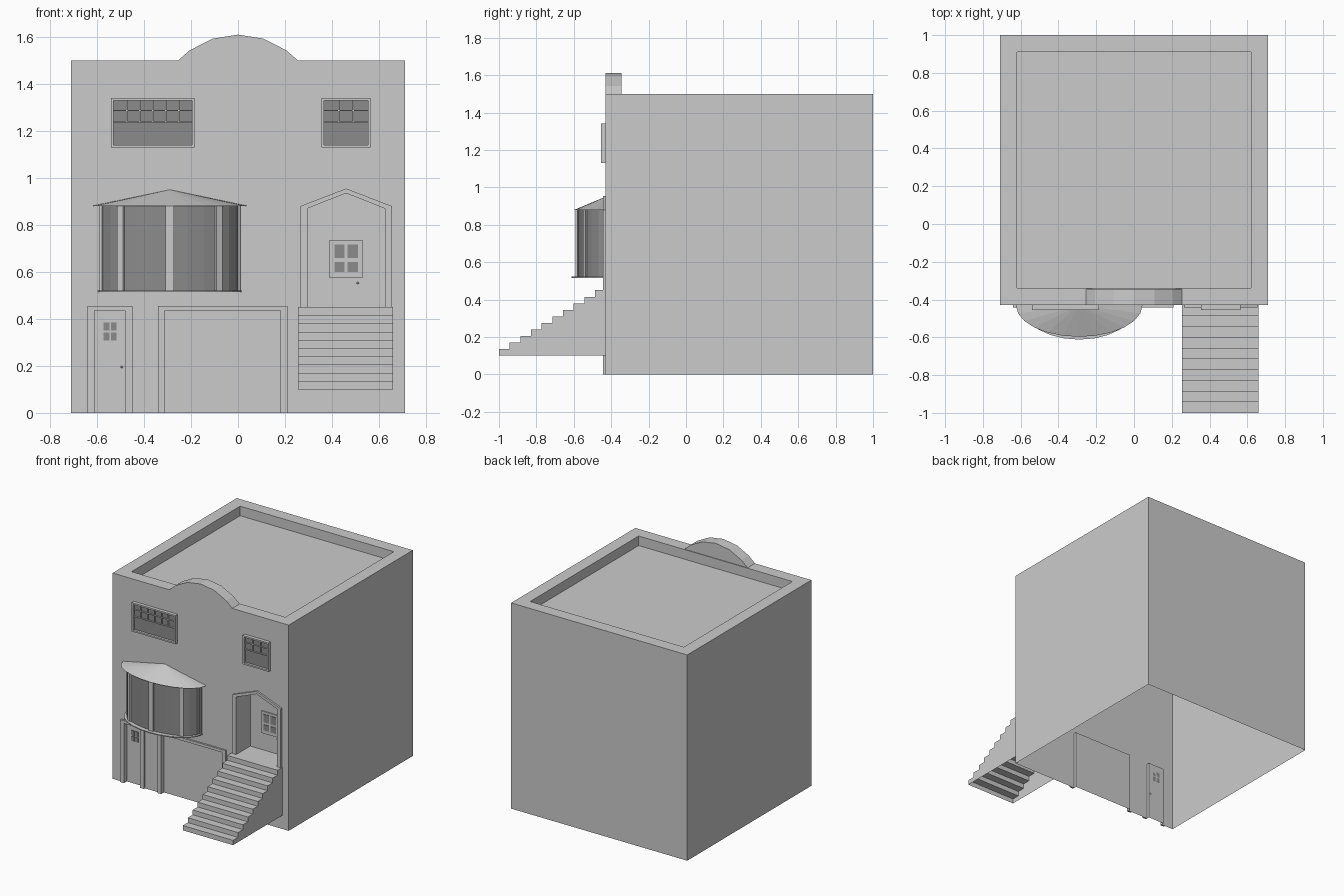
import bpy, bmesh, math
from mathutils import Vector

cube = bpy.data.objects.get("Cube")
if cube:
    bpy.data.objects.remove(cube, do_unlink=True)


def material(name, value):
    m = bpy.data.materials.new(name)
    m.use_nodes = True
    col = (value, value, value, 1)
    m.diffuse_color = col
    m.node_tree.nodes["Principled BSDF"].inputs["Base Color"].default_value = col
    return m


WALL = material("light grey plaster", 0.6)
GLASS = material("dark grey glass", 0.26)
FRONT = -0.43                    # plane of the front wall
AXES = {"xz": lambda a, b, d: (a, d, b),
        "yz": lambda a, b, d: (d, a, b),
        "xy": lambda a, b, d: (a, b, d)}


def finish(name, bm, mats):
    bmesh.ops.recalc_face_normals(bm, faces=bm.faces)
    me = bpy.data.meshes.new(name)
    bm.to_mesh(me)
    bm.free()
    for m in mats:
        me.materials.append(m)
    ob = bpy.data.objects.new(name, me)
    bpy.context.collection.objects.link(ob)
    return ob


def prism(name, pts, plane, lo, hi, mats=(WALL,), glass_sides=()):
    """Extrude a profile along the axis normal to its plane."""
    bm = bmesh.new()
    place = AXES[plane]
    a = [bm.verts.new(place(*p, lo)) for p in pts]
    b = [bm.verts.new(place(*p, hi)) for p in pts]
    bm.faces.new(a)
    bm.faces.new(b)
    n = len(pts)
    for i in range(n):
        j = (i + 1) % n
        f = bm.faces.new((a[i], a[j], b[j], b[i]))
        f.material_index = int(i in glass_sides)
    return finish(name, bm, mats)


def box(name, x0, x1, y0, y1, z0, z1, mat=WALL):
    return prism(name, [(x0, z0), (x1, z0), (x1, z1), (x0, z1)], "xz", y0, y1, (mat,))


def open_bottom(ob, level):
    """Remove downward faces lying at the given height."""
    bm = bmesh.new()
    bm.from_mesh(ob.data)
    low = [f for f in bm.faces if f.normal.z < -0.9 and abs(f.calc_center_median().z - level) < 0.002]
    bmesh.ops.delete(bm, geom=low, context="FACES")
    bm.to_mesh(ob.data)
    bm.free()


def cut(ob, cutter):
    cutter.hide_render = True
    mod = ob.modifiers.new("cut", "BOOLEAN")
    mod.operation = "DIFFERENCE"
    mod.solver = "EXACT"
    mod.object = cutter
    bpy.context.view_layer.objects.active = ob
    bpy.ops.object.modifier_apply(modifier=mod.name)
    bpy.data.objects.remove(cutter, do_unlink=True)


def gable(x0, x1, z0, eave, apex):
    return [(x0, z0), (x0, eave), ((x0 + x1) / 2, apex), (x1, eave), (x1, z0)]


def panes(name, xs, zs, y):
    for x0, x1 in xs:
        for z0, z1 in zs:
            box(name, x0, x1, y - 0.004, y, z0, z1, GLASS)


def knob(name, x, y, z):
    bm = bmesh.new()
    bmesh.ops.create_uvsphere(bm, u_segments=8, v_segments=6, radius=0.005)
    bmesh.ops.translate(bm, verts=bm.verts, vec=Vector((x, y, z)))
    finish(name, bm, (WALL,))


# House shell with sunken roof, two ground doors and a deep entry
DOOR_Y, ENTRY_Y = -0.41, -0.28
house = box("house_shell", -0.71, 0.71, FRONT, 1, 0, 1.5)
cut(house, box("cutter", -0.62, 0.62, -0.34, 0.91, 1.43, 1.6))
for x0, x1 in ((-0.61, -0.48), (-0.31, 0.18)):
    cut(house, box("cutter", x0, x1, -0.6, DOOR_Y, -0.1, 0.435))
cut(house, prism("cutter", gable(0.295, 0.625, 0.45, 0.87, 0.935), "xz", -0.6, ENTRY_Y))
open_bottom(house, 0)

# Curved parapet on the front edge
arc = [(0.35 * math.sin(math.radians(t)), 1.26 + 0.35 * math.cos(math.radians(t)))
       for t in range(-36, 37, 18)]
prism("front_parapet", [(-0.255, 1.5)] + arc + [(0.255, 1.5)], "xz", FRONT, -0.345)

# Frames around the ground doors
for name, x0, x1 in (("side_door_frame", -0.64, -0.45), ("garage_frame", -0.34, 0.21)):
    i0, i1 = x0 + 0.03, x1 - 0.03
    prism(name, [(x0, 0), (x0, 0.455), (x1, 0.455), (x1, 0),
                 (i1, 0), (i1, 0.435), (i0, 0.435), (i0, 0)], "xz", -0.443, FRONT)
panes("side_door_pane", ((-0.573, -0.548), (-0.54, -0.517)),
      ((0.308, 0.343), (0.35, 0.385)), DOOR_Y)
knob("side_door_knob", -0.495, DOOR_Y, 0.195)

# Entry surround, door panel and knob
prism("entry_surround", gable(0.265, 0.655, 0.45, 0.88, 0.955)
      + gable(0.295, 0.625, 0.45, 0.87, 0.935)[::-1], "xz", -0.443, FRONT)
box("entry_door_panel", 0.39, 0.53, ENTRY_Y - 0.008, ENTRY_Y, 0.575, 0.735)
panes("entry_door_pane", ((0.41, 0.453), (0.467, 0.51)),
      ((0.6, 0.642), (0.66, 0.717)), ENTRY_Y - 0.008)
knob("entry_door_knob", 0.51, ENTRY_Y, 0.553)

# Front steps, hollow underneath
STEPS, RISE, RUN = 10, 0.035, 0.057
profile = [(-1, 0.1)]
for i in range(STEPS):
    top = 0.1 + RISE * (i + 1)
    profile += [(-1 + RUN * i, top), (-1 + RUN * (i + 1), top)]
profile.append((FRONT, 0.1))
steps = prism("front_steps", profile, "yz", 0.255, 0.66)
open_bottom(steps, 0.1)


# Upper windows: frame, glass, and a barred upper sash
def window(name, x0, x1, columns):
    z0, z1, t, y = 1.13, 1.34, 0.011, -0.455
    box(name + "_left_frame", x0, x0 + t, y, FRONT, z0, z1)
    box(name + "_right_frame", x1 - t, x1, y, FRONT, z0, z1)
    box(name + "_sill", x0, x1, y, FRONT, z0, z0 + t)
    box(name + "_head", x0, x1, y, FRONT, z1 - t, z1)
    box(name + "_glass", x0 + t, x1 - t, -0.438, FRONT, z0 + t, z1 - t, GLASS)
    for z, h in ((1.238, 0.003), (1.288, 0.002)):
        box(name + "_rail", x0, x1, -0.446, FRONT, z - h, z + h)
    for i in range(1, columns):
        x = x0 + t + (x1 - x0 - 2 * t) * i / columns
        box(name + "_bar", x - 0.003, x + 0.003, -0.446, FRONT, 1.238, z1)


window("wide_window", -0.54, -0.185, 6)
window("small_window", 0.355, 0.565, 3)

# Bay window: posts stand slightly proud of the glass
BAY_X = -0.29


def oval(a, b, deg):
    t = math.radians(deg)
    return (BAY_X + a * math.cos(t), FRONT - b * math.sin(t))


outline, glass_sides = [], []
for k in range(5):
    lo, hi = max(45 * k - 3.5, 0), min(45 * k + 3.5, 180)
    outline += [oval(0.3, 0.16, lo), oval(0.3, 0.16, hi)]
    if k < 4:
        for t in (hi, 45 * k + 15, 45 * k + 30, 45 * k + 41.5):
            outline.append(oval(0.29, 0.15, t))
        n = len(outline)
        glass_sides += [n - 4, n - 3, n - 2]
prism("bay_window", outline, "xy", 0.52, 0.88, (WALL, GLASS), glass_sides)
prism("bay_base", [oval(0.305, 0.182, 15 * i) for i in range(13)], "xy", 0.515, 0.522)

# Bay roof: half cone leaning on the wall
bm = bmesh.new()
apex = bm.verts.new((BAY_X, FRONT, 0.95))
rim = [bm.verts.new((*oval(0.335, 0.167, 15 * i), 0.88)) for i in range(13)]
for p, q in zip(rim, rim[1:] + rim[:1]):
    bm.faces.new((p, q, apex))
bm.faces.new(rim)
finish("bay_roof", bm, (WALL,))
